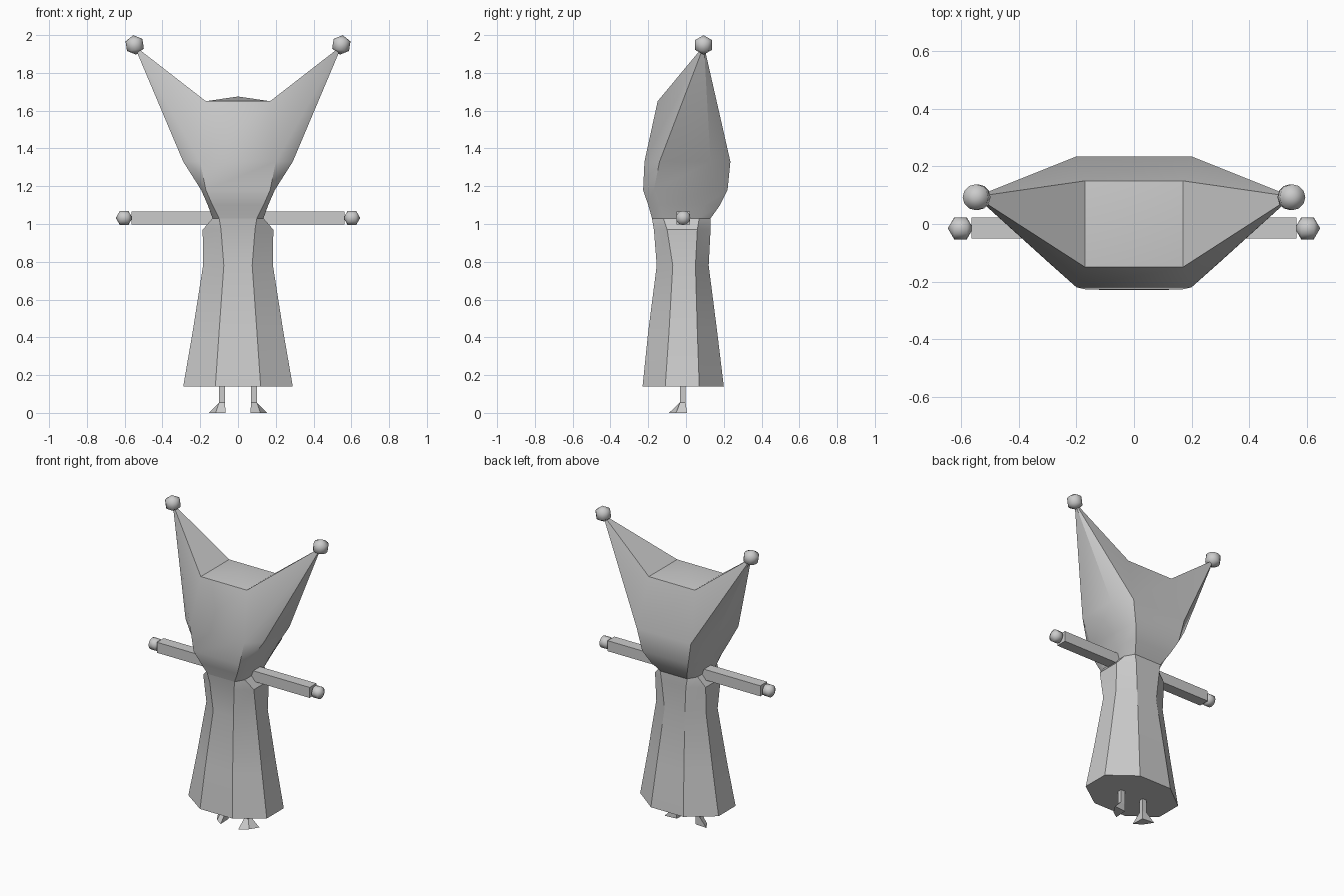
import bpy
import bmesh
import math
from mathutils import Matrix, Vector

cube = bpy.data.objects.get("Cube")
if cube:
    bpy.data.objects.remove(cube, do_unlink=True)

grey = bpy.data.materials.new("plain grey")
grey.use_nodes = True
tone = (0.6, 0.6, 0.6, 1)
grey.diffuse_color = tone
grey.node_tree.nodes["Principled BSDF"].inputs["Base Color"].default_value = tone


def finish(name, bm, angle=30):
    """Turn a bmesh into a named, shaded object."""
    bmesh.ops.recalc_face_normals(bm, faces=bm.faces)
    mesh = bpy.data.meshes.new(name)
    bm.to_mesh(mesh)
    bm.free()
    mesh.materials.append(grey)
    obj = bpy.data.objects.new(name, mesh)
    bpy.context.collection.objects.link(obj)
    bpy.ops.object.select_all(action="DESELECT")
    obj.select_set(True)
    bpy.context.view_layer.objects.active = obj
    bpy.ops.object.shade_smooth_by_angle(angle=math.radians(angle))
    return obj


def octagon(bm, z, front_x, side_x, front_y, side_front, side_back, back_y):
    """Eight-cornered ring, starting at the front left corner."""
    half = [(front_x, front_y), (side_x, side_front),
            (side_x, side_back), (front_x, back_y)]
    ring = half + [(-x, y) for x, y in reversed(half)]
    return [bm.verts.new((x, y, z)) for x, y in ring]


def bridge(bm, low, high):
    n = len(low)
    for i in range(n):
        j = (i + 1) % n
        bm.faces.new((low[i], low[j], high[j], high[i]))


def loft(bm, rows):
    rings = [octagon(bm, *row) for row in rows]
    for low, high in zip(rings, rings[1:]):
        bridge(bm, low, high)
    return rings


neck = (1.03, 0.10, 0.135, -0.18, -0.12, 0.07, 0.13)

# Robe: flared octagonal loft with a closed hem
bm = bmesh.new()
rings = loft(bm, [
    (0.14, 0.12, 0.29, -0.23, -0.11, 0.07, 0.20),
    (0.43, 0.10, 0.24, -0.20, -0.09, 0.06, 0.165),
    (0.78, 0.075, 0.185, -0.155, -0.07, 0.05, 0.12),
    (0.97, 0.09, 0.187, -0.17, -0.10, 0.06, 0.13),
    neck])
bm.faces.new(rings[0])
finish("robe", bm)

# Head: octagonal loft, then each side pulled out to a pointed ear
bm = bmesh.new()
rings = loft(bm, [
    neck,
    (1.10, 0.135, 0.16, -0.20, -0.14, 0.10, 0.18),
    (1.18, 0.17, 0.195, -0.227, -0.17, 0.13, 0.22),
    (1.33, 0.20, 0.29, -0.22, -0.14, 0.13, 0.235)])
brow = rings[-1]
ear_tip = Vector((0.55, 0.095, 1.945))
crown = [bm.verts.new((sx * 0.17, sy * 0.15, 1.65))
         for sx, sy in ((1, -1), (1, 1), (-1, 1), (-1, -1))]
left_tip = bm.verts.new(ear_tip)
right_tip = bm.verts.new(ear_tip * Vector((1, 1, 1)).length / math.sqrt(3))
right_tip.co.x *= -1
for side, tip, start, end in ((brow[:4], left_tip, crown[0], crown[1]),
                              (brow[4:], right_tip, crown[2], crown[3])):
    fan = [start] + side + [end]
    for a, b in zip(fan, fan[1:]):
        bm.faces.new((a, b, tip))
    bm.faces.new((end, start, tip))
bm.faces.new((brow[7], brow[0], crown[0], crown[3]))
bm.faces.new((brow[3], brow[4], crown[2], crown[1]))
peak = bm.verts.new((0, 0, 1.675))
for i in range(4):
    bm.faces.new((crown[i], crown[(i + 1) % 4], peak))
finish("head", bm)


def ball(name, centre, radius, turn):
    """Coarse ball whose poles follow the given rotation."""
    bm = bmesh.new()
    place = Matrix.Translation(centre) @ turn
    bmesh.ops.create_uvsphere(bm, u_segments=12, v_segments=3,
                              radius=radius, matrix=place)
    finish(name, bm, 70)


def box(name, low, high):
    bm = bmesh.new()
    low, high = Vector(low), Vector(high)
    place = Matrix.Translation((low + high) / 2) @ Matrix.Diagonal((*(high - low), 1))
    bmesh.ops.create_cube(bm, size=1, matrix=place)
    finish(name, bm)


for label, s in (("left", 1), ("right", -1)):
    # Ear bobbles and hands
    ball(label + "_ear_bobble", (s * 0.547, 0.093, 1.948), 0.052,
         Matrix.Rotation(s * 0.15, 4, "Y"))
    ball(label + "_hand", (s * 0.603, -0.015, 1.032), 0.044,
         Matrix.Rotation(math.pi / 2, 4, "Y"))

    # Arms and legs
    xs = sorted((s * 0.08, s * 0.565))
    box(label + "_arm", (xs[0], -0.05, 0.997), (xs[1], 0.022, 1.067))
    xs = sorted((s * 0.07, s * 0.10))
    box(label + "_leg", (xs[0], -0.032, 0.05), (xs[1], -0.002, 0.16))

    # Webbed foot: ankle square spreading to a wide toe edge
    bm = bmesh.new()
    sole = [bm.verts.new((s * x, y, 0)) for x, y in
            ((0.07, -0.002), (0.155, 0.005), (0.118, -0.053), (0.065, -0.09))]
    ankle = [bm.verts.new((s * x, y, 0.055)) for x, y in
             ((0.07, -0.002), (0.10, -0.002), (0.10, -0.032), (0.07, -0.032))]
    bridge(bm, sole, ankle)
    bm.faces.new(sole)
    bm.faces.new(ankle)
    finish(label + "_foot", bm)
